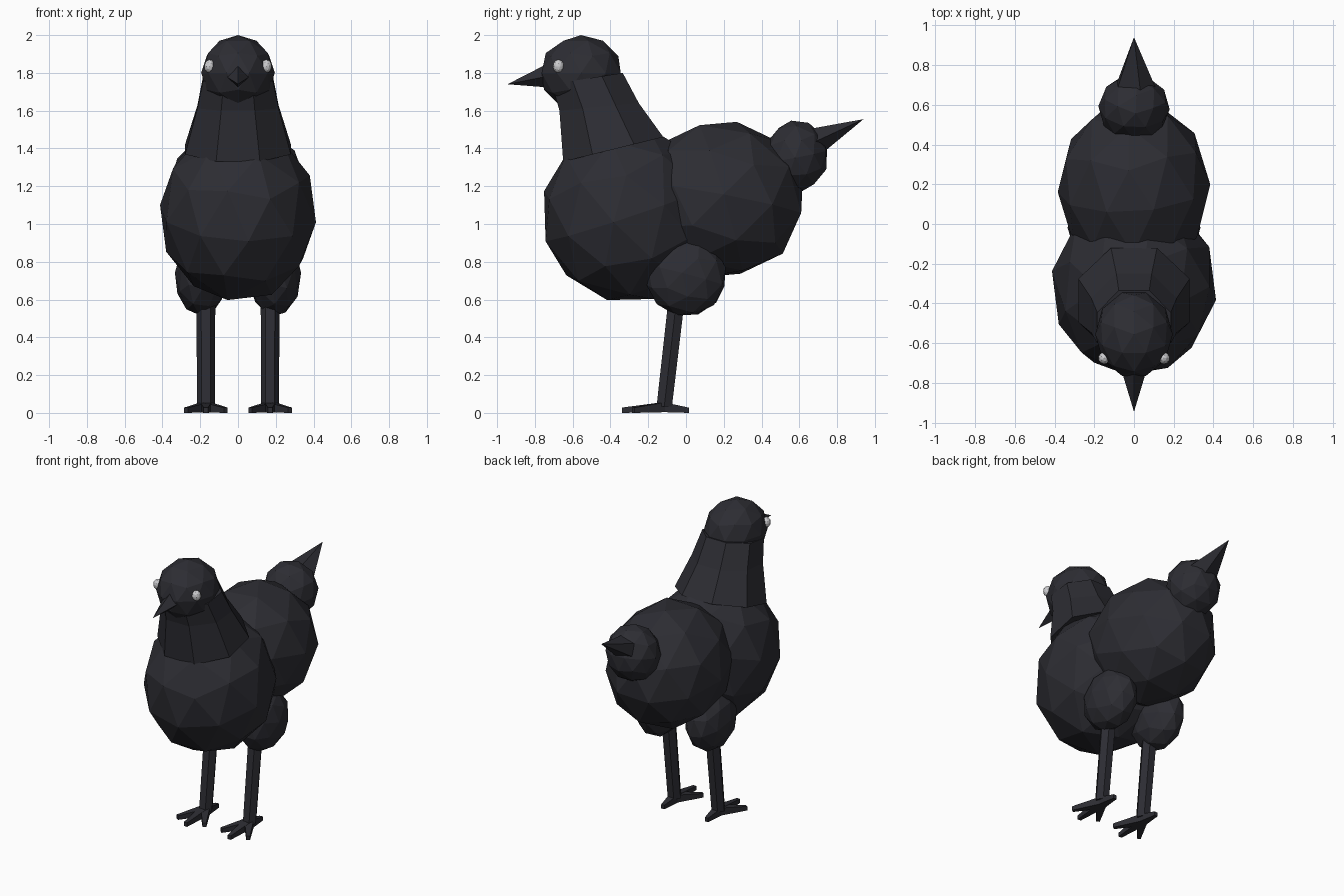
import bpy, bmesh, math
from mathutils import Vector, Matrix

if "Cube" in bpy.data.objects:
    bpy.data.objects.remove(bpy.data.objects["Cube"])


def material(name, rgb):
    m = bpy.data.materials.new(name)
    m.diffuse_color = (*rgb, 1)
    m.use_nodes = True
    m.node_tree.nodes["Principled BSDF"].inputs["Base Color"].default_value = m.diffuse_color
    return m


BLACK = material("soft_black", (0.026, 0.026, 0.033))
GREY = material("light_grey", (0.6, 0.6, 0.62))


def finish(name, bm, mat):
    bmesh.ops.recalc_face_normals(bm, faces=bm.faces[:])
    me = bpy.data.meshes.new(name)
    bm.to_mesh(me)
    bm.free()
    me.materials.append(mat)
    ob = bpy.data.objects.new(name, me)
    bpy.context.collection.objects.link(ob)
    return ob


def blob(name, centre, radii, turn=(0, 0, 0), mat=BLACK, level=2):
    """Faceted ellipsoid; turn varies where the facets fall."""
    bm = bmesh.new()
    bmesh.ops.create_icosphere(bm, subdivisions=level, radius=1.0)
    rot = Matrix.Identity(4)
    for axis, a in zip("XYZ", turn):
        rot = Matrix.Rotation(math.radians(a), 4, axis) @ rot
    bm.transform(Matrix.Translation(centre) @ Matrix.Diagonal((*radii, 1)) @ rot)
    return finish(name, bm, mat)


def loft(name, rings, mat=BLACK):
    """Skin a list of equal-length point rings and cap the ends."""
    bm = bmesh.new()
    loops = [[bm.verts.new(p) for p in r] for r in rings]
    n = len(loops[0])
    for a, b in zip(loops, loops[1:]):
        for i in range(n):
            j = (i + 1) % n
            bm.faces.new((a[i], a[j], b[j], b[i]))
    bm.faces.new(loops[0][::-1])
    bm.faces.new(loops[-1])
    bmesh.ops.remove_doubles(bm, verts=bm.verts[:], dist=0.0005)
    return finish(name, bm, mat)


def spike(name, base, tip, half_w, half_h, sides=4):
    """Pointed cone from an elliptical base to a tip in the yz plane."""
    base, tip = Vector(base), Vector(tip)
    side = Vector((1, 0, 0))
    up = side.cross((tip - base).normalized())
    bm = bmesh.new()
    ring = []
    for i in range(sides):
        a = 2 * math.pi * i / sides
        ring.append(bm.verts.new(base + side * half_w * math.cos(a) + up * half_h * math.sin(a)))
    point = bm.verts.new(tip)
    for i in range(sides):
        bm.faces.new((ring[i], ring[(i + 1) % sides], point))
    bm.faces.new(ring[::-1])
    return finish(name, bm, BLACK)


# Body masses
blob("breast", (0, -0.31, 1.055), (0.42, 0.46, 0.475), (18, 0, 8))
blob("rump", (0, 0.18, 1.13), (0.385, 0.455, 0.42), (-12, 0, 20))
blob("tail_lump", (0, 0.585, 1.36), (0.18, 0.17, 0.19), (10, 0, 15))
spike("tail_point", (0, 0.66, 1.425), (0, 0.94, 1.555), 0.12, 0.085, 5)

# Neck: tilted rings of (half width, front y, front z, back y, back z)
neck_rings = []
for hw, fy, fz, by, bz in ((0.28, -0.65, 1.33, -0.12, 1.46),
                           (0.215, -0.67, 1.60, -0.25, 1.64),
                           (0.185, -0.71, 1.74, -0.335, 1.80)):
    ring = []
    for i in range(8):
        a = 2 * math.pi * (i + 0.5) / 8
        t = 0.5 - 0.5 * math.sin(a) / math.sin(math.radians(67.5))
        x = hw * math.cos(a) / math.cos(math.radians(22.5))
        ring.append((x, by + (fy - by) * t, bz + (fz - bz) * t))
    neck_rings.append(ring)
loft("neck", neck_rings)

# Head, beak and eyes
blob("head", (0, -0.555, 1.80), (0.195, 0.22, 0.20), (0, 0, 18))
spike("beak", (0, -0.72, 1.785), (0, -0.945, 1.74), 0.068, 0.065, 4)
for s, side in ((-1, "left"), (1, "right")):
    blob(side + "_eye", (s * 0.15, -0.675, 1.835), (0.03, 0.03, 0.036), mat=GREY)


def toe(name, start, end):
    """Flat tapering toe lying on the ground."""
    start, end = Vector(start), Vector(end)
    across = (end - start).cross(Vector((0, 0, 1))).normalized()
    rings = []
    for p, w, low, high in ((start, 0.03, 0.012, 0.065), (end, 0.012, 0.008, 0.036)):
        rings.append([p + across * u * w + Vector((0, 0, z))
                      for u, z in ((-1, low), (1, low), (1, high), (-1, high))])
    return loft(name, rings)


# Legs and feet on both sides
for s, side in ((-1, "left"), (1, "right")):
    blob(side + "_thigh", (s * 0.195, 0.0, 0.725), (0.14, 0.215, 0.215), (-15, 0, s * 12))
    shin = []
    for y, z, r in ((-0.115, 0.035, 0.047), (-0.05, 0.60, 0.05)):
        shin.append([(s * 0.17 + r * math.cos(k * math.pi / 3),
                      y + r * math.sin(k * math.pi / 3), z) for k in range(6)])
    loft(side + "_shin", shin)
    for label, dx, y in (("inner", -0.105, -0.28), ("middle", 0.0, -0.34),
                         ("outer", 0.105, -0.28), ("back", 0.0, 0.015)):
        toe(f"{side}_{label}_toe", (s * 0.17, -0.12, 0), (s * (0.17 + dx), y, 0))

# Rest the feet exactly on the ground
for ob in bpy.context.collection.objects:
    ob.location.z -= 0.008 if ob.name.endswith("toe") else 0.0
